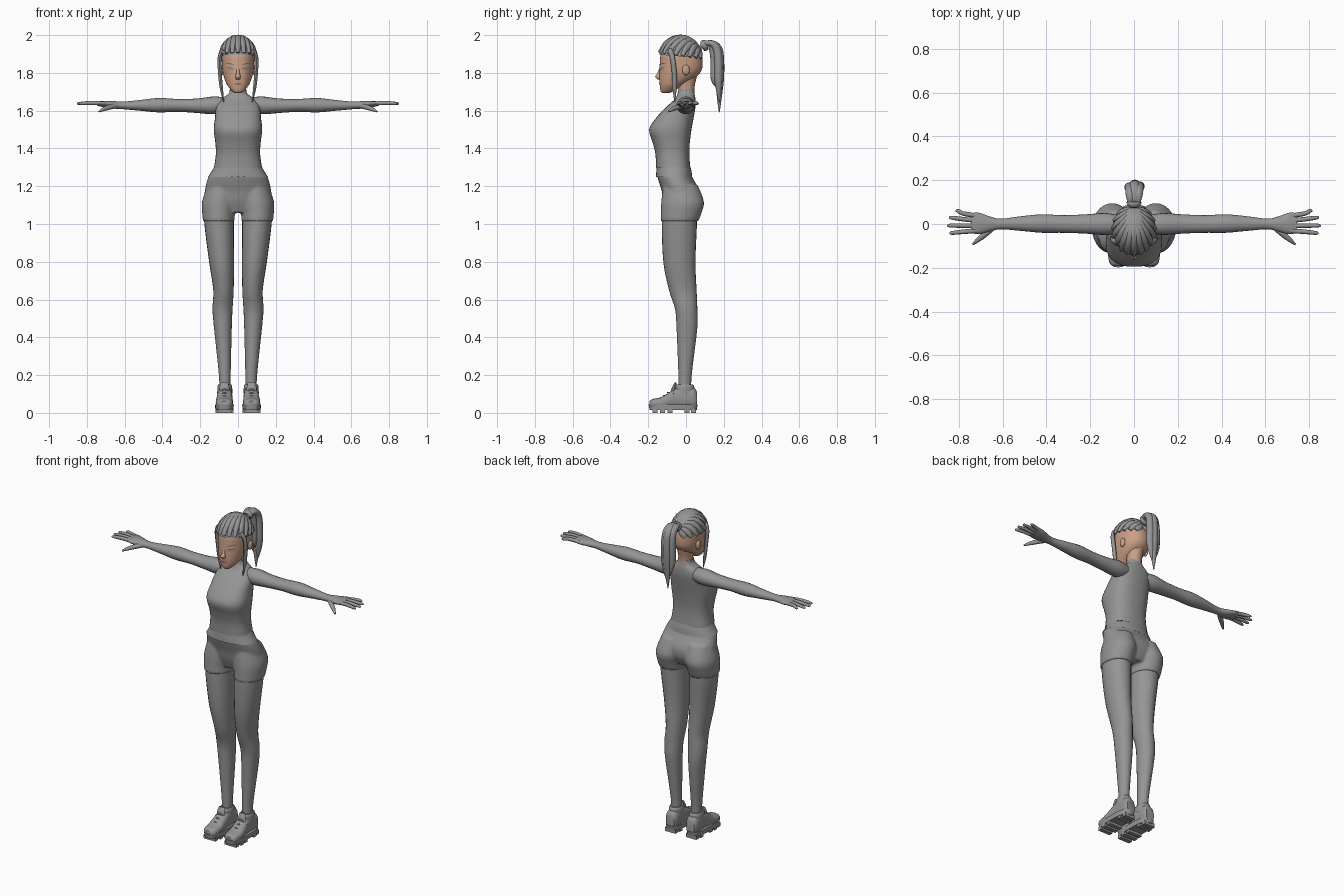
import bpy, bmesh, math
from mathutils import Vector
from mathutils.bvhtree import BVHTree


def material(name, r, g, b):
    m = bpy.data.materials.new(name)
    m.diffuse_color = (r, g, b, 1)
    return m


GREY = material("grey cloth", 0.30, 0.30, 0.30)
SKIN = material("skin", 0.60, 0.35, 0.24)
DARK = material("dark brow", 0.16, 0.12, 0.11)
EYE = material("eye shade", 0.36, 0.33, 0.33)
LIP = material("lip", 0.38, 0.17, 0.13)


def finish(name, bm, mat, mirror=False, angle=40):
    bmesh.ops.recalc_face_normals(bm, faces=bm.faces)
    me = bpy.data.meshes.new(name)
    bm.to_mesh(me)
    bm.free()
    me.materials.append(mat)
    ob = bpy.data.objects.new(name, me)
    bpy.context.collection.objects.link(ob)
    bpy.context.view_layer.objects.active = ob
    ob.select_set(True)
    bpy.ops.object.shade_smooth_by_angle(angle=math.radians(angle))
    ob.select_set(False)
    if mirror:
        ob.modifiers.new("mirror", 'MIRROR').use_clip = False
    return ob


def spline(rows, k):
    """Catmull-Rom interpolation of rows of numbers."""
    out = []
    for i in range(len(rows) - 1):
        p = [rows[max(0, min(len(rows) - 1, i + d))] for d in (-1, 0, 1, 2)]
        for s in range(k):
            t = s / k
            out.append([0.5 * (2*b + (c-a)*t + (2*a-5*b+4*c-d)*t*t + (3*b-a-3*c+d)*t**3)
                        for a, b, c, d in zip(*p)])
    return out + [list(rows[-1])]


def loft(bm, rows, axis=None, up=(0, 0, 1), n=20, power=2.0, k=4):
    """Skin super-elliptic rings; each row is x, y, z, side radius, up radius."""
    rows = spline(rows, k)
    pts = [Vector(r[:3]) for r in rows]
    rings = []
    for i, r in enumerate(rows):
        t = Vector(axis) if axis else pts[min(i+1, len(pts)-1)] - pts[max(i-1, 0)]
        t.normalize()
        v = Vector(up) - t * t.dot(Vector(up))
        v.normalize()
        u = t.cross(v)
        ring = []
        for j in range(n):
            c, s = math.cos(2*math.pi*j/n), math.sin(2*math.pi*j/n)
            c, s = [math.copysign(abs(q) ** (2/power), q) for q in (c, s)]
            ring.append(bm.verts.new(pts[i] + u*c*max(r[3], .001) + v*s*max(r[4], .001)))
        rings.append(ring)
    for a, b in zip(rings, rings[1:]):
        for j in range(n):
            bm.faces.new((a[j], a[(j+1) % n], b[(j+1) % n], b[j]))
    bm.faces.new(rings[0])
    bm.faces.new(rings[-1])


def part(name, rows, mat=GREY, mirror=False, **kw):
    bm = bmesh.new()
    loft(bm, rows, **kw)
    return finish(name, bm, mat, mirror)


def ball(bm, c, r, seg=24):
    vs = bmesh.ops.create_uvsphere(bm, u_segments=seg, v_segments=seg // 2, radius=1)["verts"]
    for v in vs:
        v.co = Vector(c) + Vector((v.co.x*r[0], v.co.y*r[1], v.co.z*r[2]))


UPRIGHT = dict(axis=(0, 0, 1), up=(0, 1, 0))

# Top, waistband and shorts
part("top", [(0, -.068, 1.30, .127, .09), (0, -.072, 1.37, .117, .09), (0, -.078, 1.43, .12, .098),
             (0, -.083, 1.50, .128, .112), (0, -.06, 1.56, .122, .10), (0, -.027, 1.62, .115, .077),
             (0, -.005, 1.66, .09, .055), (0, 0, 1.69, .05, .045), (0, 0, 1.715, .043, .04)],
     n=36, power=2.5, **UPRIGHT)
part("waistband", [(0, -.063, 1.25, .158, .096), (0, -.064, 1.28, .139, .093), (0, -.066, 1.307, .125, .088)],
     n=36, power=2.2, **UPRIGHT)
bm = bmesh.new()
loft(bm, [(0, -.063, 1.28, .135, .09), (0, -.06, 1.25, .157, .092), (0, -.03, 1.18, .175, .10),
          (0, -.022, 1.12, .17, .095), (0, -.025, 1.06, .09, .07)], n=36, power=2.2, **UPRIGHT)
for s in (1, -1):
    loft(bm, [(s*.085, -.03, 1.21, .075, .09), (s*.098, -.018, 1.12, .092, .113),
              (s*.103, -.025, 1.06, .087, .108), (s*.102, -.034, 1.015, .084, .10)], n=28, **UPRIGHT)
shorts = finish("shorts", bm, GREY)
m = shorts.modifiers.new("merge", 'REMESH')
m.mode, m.voxel_size, m.use_smooth_shade = 'VOXEL', .007, True
m = shorts.modifiers.new("soften", 'SMOOTH')
m.factor, m.iterations = .5, 4

# Legs
part("leg", [(.10, -.03, 1.10, .08, .09), (.10, -.035, 1.0, .078, .093), (.087, -.035, .8, .066, .085),
             (.077, -.017, .65, .054, .073), (.082, .001, .55, .053, .059), (.08, .005, .45, .047, .055),
             (.07, -.005, .2, .031, .035), (.07, -.005, .1, .03, .034)], mirror=True, n=24, **UPRIGHT)

# Arms, palms, fingers and thumbs
part("arm", [(.07, 0, 1.63, .04, .04), (.13, 0, 1.628, .05, .047), (.22, 0, 1.626, .044, .038),
             (.32, 0, 1.628, .04, .034), (.42, .002, 1.629, .042, .038), (.52, .002, 1.628, .033, .028),
             (.61, 0, 1.628, .024, .02), (.66, 0, 1.631, .035, .02), (.71, .003, 1.635, .049, .017),
             (.745, .004, 1.637, .045, .011)], mirror=True, axis=(1, 0, 0))
bm = bmesh.new()
for y0, x1, y1 in ((.036, .815, .06), (.015, .845, .029), (-.008, .853, -.007), (-.03, .843, -.041)):
    loft(bm, [(.71, y0, 1.637, .011, .011), (.78, (y0+y1)/2, 1.641, .0105, .011),
              (x1-.012, y1, 1.638, .0085, .008), (x1, y1, 1.637, .003, .003)], n=10, k=3)
loft(bm, [(.645, -.015, 1.627, .015, .014), (.685, -.05, 1.617, .014, .013), (.715, -.075, 1.606, .01, .01),
          (.736, -.093, 1.595, .004, .004)], n=10, k=3)
finish("fingers", bm, GREY, True)

# Shoes: upper, sole with treads, collar and laces
part("shoe_upper", [(.072, -.192, .045, .025, .017), (.072, -.175, .049, .041, .025), (.072, -.13, .053, .046, .031),
                    (.071, -.085, .067, .043, .045), (.07, -.045, .08, .04, .058), (.07, 0, .08, .04, .058),
                    (.07, .04, .078, .038, .056), (.07, .058, .07, .028, .042)],
     mirror=True, axis=(0, 1, 0), power=2.5, n=24)
part("shoe_collar", [(.07, -.008, .10, .04, .055), (.07, -.008, .137, .039, .052), (.07, -.008, .15, .034, .045)],
     mirror=True, **UPRIGHT)
bm = bmesh.new()
loft(bm, [(.072, -.068, .016, .048, .125), (.072, -.068, .045, .05, .13)], n=32, power=3, k=1, **UPRIGHT)
for y, w in ((-.165, .04), (-.125, .047), (-.085, .045), (.005, .042), (.04, .036)):
    vs = bmesh.ops.create_cube(bm, size=1)["verts"]
    for v in vs:
        v.co = Vector((.072 + v.co.x*2*w, y + v.co.y*.026, .012 + v.co.z*.024))
finish("shoe_sole", bm, GREY, True)
bm = bmesh.new()
for y, z in ((-.115, .088), (-.093, .104), (-.073, .122)):
    loft(bm, [(.036, y+.008, z-.022, .004, .004), (.072, y-.002, z+.003, .005, .005),
              (.108, y+.008, z-.022, .004, .004)], n=6, up=(0, -1, 0))
loft(bm, [(.072, -.066, .105, .028, .012), (.072, -.063, .135, .026, .011), (.072, -.055, .16, .02, .006)],
     n=14, **UPRIGHT)
finish("laces_and_tongue", bm, GREY, True)

# Head, neck, nose and ears
bm = bmesh.new()
loft(bm, [(0, -.108, 1.693, .018, .018), (0, -.098, 1.705, .034, .037), (0, -.078, 1.735, .057, .061),
          (0, -.05, 1.77, .072, .092), (0, -.03, 1.81, .082, .111), (0, -.025, 1.86, .086, .113),
          (0, -.026, 1.90, .084, .107), (0, -.028, 1.95, .062, .08), (0, -.03, 1.975, .02, .03)],
     n=40, power=2.2, **UPRIGHT)
bm.normal_update()
skull = BVHTree.FromBMesh(bm)
loft(bm, [(0, .004, 1.68, .042, .04), (0, .002, 1.73, .042, .044), (0, .005, 1.79, .05, .055)], **UPRIGHT)
loft(bm, [(0, -.128, 1.84, .007, .008), (0, -.141, 1.80, .009, .010), (0, -.149, 1.78, .014, .014),
          (0, -.142, 1.766, .010, .008)], n=12, **UPRIGHT)
for s in (1, -1):
    ball(bm, (s*.085, .0, 1.815), (.012, .02, .028), 14)
finish("head", bm, SKIN)


def face_plate(name, mat, cx, cz, w, h, tilt=0, mirror=True):
    """Thin almond plate laid on the front of the face."""
    bm = bmesh.new()
    cols = []
    for i in range(13):
        u = i/6 - 1
        col = []
        for q in (-1, 0, 1):
            x, z = cx + u*w, cz + tilt*u + q*h*math.sqrt(max(.02, 1-u*u))
            hit = skull.ray_cast(Vector((x, -1, z)), Vector((0, 1, 0)))[0]
            col.append(bm.verts.new(hit - Vector((0, .002, 0))))
        cols.append(col)
    for a, b in zip(cols, cols[1:]):
        for q in (0, 1):
            bm.faces.new((a[q], b[q], b[q+1], a[q+1]))
    finish(name, bm, mat, mirror)


face_plate("eye", EYE, .040, 1.818, .020, .008, .002)
face_plate("upper_lash", DARK, .040, 1.826, .021, .002, .002)
face_plate("eyebrow", DARK, .042, 1.848, .024, .0025, .004)
face_plate("lips", LIP, 0, 1.741, .020, .006, mirror=False)

# Swept-back hair: cap plus strands running to the tie
C, R, TIE = Vector((0, -.03, 1.87)), Vector((.099, .116, .124)), Vector((0, .088, 1.935))


def on_scalp(p, scale):
    d = p - C
    f = math.sqrt(sum((d[i]/R[i])**2 for i in range(3)))
    return C + d * (scale / f)


bm = bmesh.new()
ball(bm, C, R * .99, 40)
bmesh.ops.bisect_plane(bm, geom=bm.verts[:] + bm.edges[:] + bm.faces[:], plane_co=(0, 0, 1.885),
                       plane_no=(0, .08, 1), clear_inner=True)
finish("hair_cap", bm, GREY)
bm = bmesh.new()
for i in range(17):
    a = math.radians(-152 + 19*i)
    start = Vector((math.sin(a)*R.x, C.y - math.cos(a)*R.y, 1.892 + .016*math.cos(a)))
    rows = []
    for j in range(8):
        t = j/7
        mid = start.lerp(TIE, t) + Vector((0, 0, .10*math.sin(math.pi*t)*max(0, math.cos(a*.6))))
        p = on_scalp(mid, .995)
        w = .017*math.sin(math.pi*(.22 + .70*t))
        rows.append((p, w))
    # Frames follow the scalp normal at the middle of each strand
    up = (rows[3][0] - C).normalized()
    loft(bm, [(*p, w, .009) for p, w in rows], n=8, k=2, up=up)
finish("hair_strands", bm, GREY, angle=60)

# Loose locks framing the face
part("side_lock", [(.078, -.085, 1.925, .012, .010), (.097, -.072, 1.88, .013, .011),
                   (.096, -.062, 1.80, .013, .010), (.088, -.06, 1.72, .011, .009),
                   (.076, -.06, 1.645, .002, .002)], mirror=True, n=10, up=(1, 0, 0))

# Ponytail with its tie
bm = bmesh.new()
for x, y, r, tip in ((-.018, .0, .022, 1.67), (.02, .004, .024, 1.64), (.003, .012, .024, 1.59), (.002, -.016, .022, 1.70)):
    loft(bm, [(x*.4, .08, 1.94, .016, .014), (x*.8, .125+y*.3, 1.958, .022, .016), (x, .158+y, 1.93, r, .021),
              (x*1.2, .168+y, 1.86, r, .022), (x*1.2, .168+y, 1.77, r, .021),
              (x, .172+y*.4, (1.77+tip)/2, r*.7, .014), (x*.6, .176, tip, .002, .002)], n=12, up=(0, .8, .6))
finish("ponytail", bm, GREY, angle=60)
part("hair_tie", [(0, .085, 1.94, .028, .026), (0, .097, 1.945, .034, .03), (0, .11, 1.95, .028, .026)], n=20)
